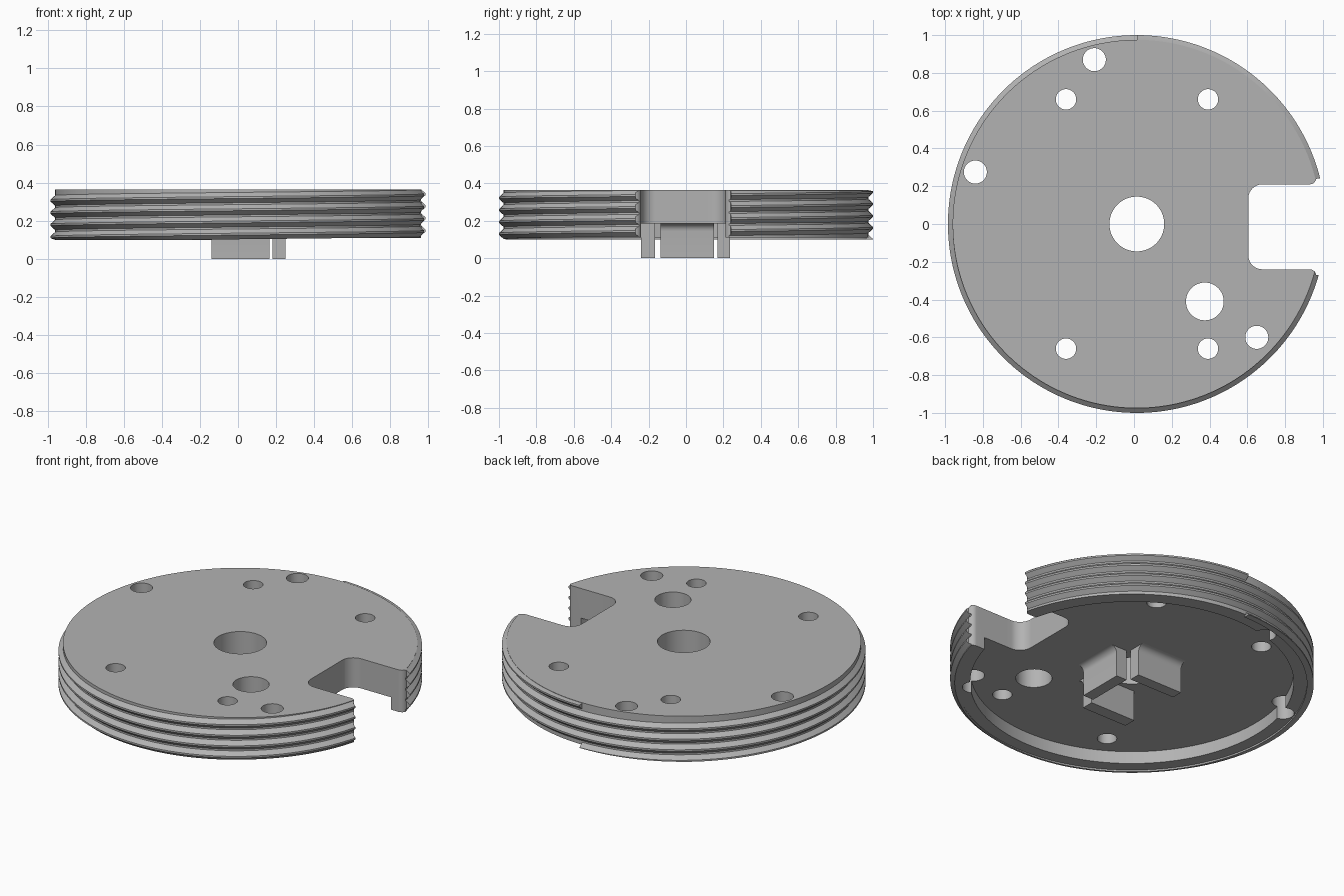
import bpy, bmesh
from math import cos, sin, pi, radians

if "Cube" in bpy.data.objects:
    bpy.data.objects.remove(bpy.data.objects["Cube"], do_unlink=True)

CX = 0.015                        # axis of the disc
TOP, UNDER, RIM = 0.365, 0.185, 0.11
ROOT, CREST, BORE = 0.975, 1.0, 0.145

grey = bpy.data.materials.new("plain_grey")
grey.use_nodes = True
grey.diffuse_color = (0.45, 0.45, 0.45, 1)
grey.node_tree.nodes["Principled BSDF"].inputs["Base Color"].default_value = (0.45, 0.45, 0.45, 1)


def finish(name, bm):
    bmesh.ops.recalc_face_normals(bm, faces=bm.faces)
    mesh = bpy.data.meshes.new(name)
    bm.to_mesh(mesh)
    bm.free()
    obj = bpy.data.objects.new(name, mesh)
    bpy.context.collection.objects.link(obj)
    mesh.materials.append(grey)
    return obj


def activate(obj):
    bpy.ops.object.select_all(action='DESELECT')
    obj.select_set(True)
    bpy.context.view_layer.objects.active = obj


def sweep(name, rings, closed):
    """Skin a list of equal closed cross-sections."""
    bm = bmesh.new()
    loops = [[bm.verts.new(p) for p in ring] for ring in rings]
    pairs = list(zip(loops, loops[1:]))
    if closed:
        pairs.append((loops[-1], loops[0]))
    else:
        bm.faces.new(loops[0])
        bm.faces.new(loops[-1])
    for a, b in pairs:
        for i in range(len(a)):
            j = (i + 1) % len(a)
            bm.faces.new((a[i], a[j], b[j], b[i]))
    return finish(name, bm)


def prism(name, outline, z0, z1):
    return sweep(name, [[(x, y, z) for x, y in outline] for z in (z0, z1)], False)


def arc(x, y, r, a0, a1, n=10):
    return [(x + r * cos(radians(a0 + (a1 - a0) * i / n)),
             y + r * sin(radians(a0 + (a1 - a0) * i / n))) for i in range(n + 1)]


def cut(obj, cutter):
    mod = obj.modifiers.new("cut", 'BOOLEAN')
    mod.operation, mod.solver, mod.object = 'DIFFERENCE', 'EXACT', cutter
    activate(obj)
    bpy.ops.object.modifier_apply(modifier=mod.name)


def smooth(obj):
    activate(obj)
    bpy.ops.object.shade_smooth_by_angle(angle=radians(25))


# Disc with a central bore and a hanging rim
profile = [(BORE, UNDER), (BORE, TOP), (ROOT, TOP), (ROOT, RIM), (0.89, RIM), (0.89, UNDER)]
SEG = 192
disc = sweep("disc", [[(CX + r * cos(2 * pi * i / SEG), r * sin(2 * pi * i / SEG), z)
                       for r, z in profile] for i in range(SEG)], True)

# Right-handed thread, starting and ending at the back
TURNS, PITCH, START, HALF = 4, 0.064, 0.098, 0.027
rings = []
for i in range(TURNS * SEG + 1):
    t = 2 * pi * i / SEG
    z = START + PITCH * t / (2 * pi)
    section = [(ROOT - 0.012, z - HALF), (ROOT, z - HALF), (CREST, z - 0.005),
               (CREST, z + 0.005), (ROOT, z + HALF), (ROOT - 0.012, z + HALF)]
    rings.append([(CX + r * cos(t + pi / 2), r * sin(t + pi / 2), min(max(h, 0.1), TOP - 0.002))
                  for r, h in section])
thread = sweep("thread", rings, False)

# Side notch with rounded inner and outer corners
lo, hi, inner, r = -0.24, 0.21, 0.605, 0.075
outline = (arc(inner + r, lo + r, r, 180, 270)
           + arc(0.93, lo - 0.035, 0.035, 90, 10)
           + [(1.2, lo - 0.05), (1.2, hi + 0.06)]
           + arc(0.93, hi + 0.035, 0.035, -10, -90)
           + arc(inner + r, hi - r, r, 90, 180))
notch = prism("notch_cutter", outline, -0.1, 0.6)
cut(disc, notch)
cut(thread, notch)
bpy.data.objects.remove(notch, do_unlink=True)

# Drilled holes
holes = [(-0.21, 0.87, 0.061), (-0.84, 0.275, 0.061), (0.65, -0.6, 0.061), (0.375, -0.41, 0.1)]
holes += [(x, y, 0.054) for x in (-0.36, 0.392) for y in (-0.66, 0.66)]
for x, y, rad in holes:
    drill = prism("drill", arc(x, y, rad, 0, 352.5, 47), -0.1, 0.6)
    cut(disc, drill)
    bpy.data.objects.remove(drill, do_unlink=True)
smooth(disc)
smooth(thread)


# Three clip walls around the bore, flaring out into the disc
def clip(name, near, far, a, b, place):
    fillet = arc(far + 0.04, UNDER - 0.04, 0.04, 180, 90, 6)
    side = [(near, 0), (far, 0)] + fillet + [(far + 0.04, UNDER + 0.01), (near, UNDER + 0.01)]
    smooth(sweep(name, [[place(d, s) + (z,) for d, z in side] for s in (a, b)], False))


clip("clip_left", 0.18, 0.25, -0.135, 0.15, lambda d, s: (d, s))
clip("clip_back", 0.168, 0.235, -0.14, 0.165, lambda d, s: (s, d))
clip("clip_front", 0.165, 0.24, -0.14, 0.165, lambda d, s: (s, -d))
